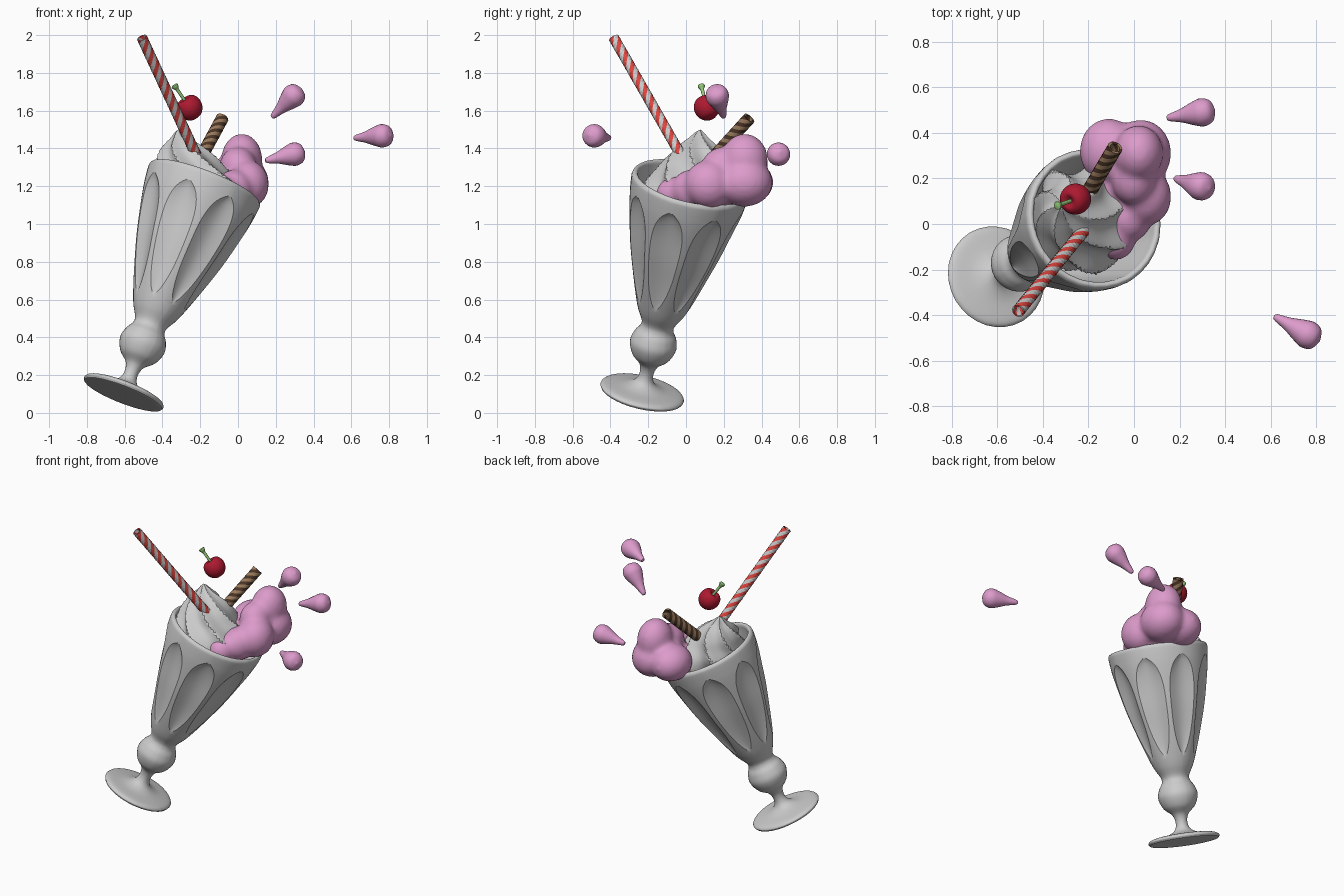
import bpy, bmesh, math
from math import sin, cos, pi, tau
from mathutils import Vector as V, Matrix

if "Cube" in bpy.data.objects:
    bpy.data.objects.remove(bpy.data.objects["Cube"])

def mat(name, c):
    m = bpy.data.materials.new(name)
    m.diffuse_color = (*c, 1)
    m.use_nodes = True
    m.node_tree.nodes["Principled BSDF"].inputs["Base Color"].default_value = m.diffuse_color
    return m

PINK = mat("pink", (0.72, 0.33, 0.60))
RED = mat("red", (0.42, 0.01, 0.03))
STRIPE = mat("straw_red", (0.75, 0.06, 0.05))
GREEN = mat("green", (0.3, 0.6, 0.2))
TAN = mat("tan", (0.33, 0.2, 0.11))
BROWN = mat("brown", (0.07, 0.035, 0.02))

def finish(ob, angle=32):
    bpy.ops.object.select_all(action='DESELECT')
    ob.select_set(True)
    bpy.context.view_layer.objects.active = ob
    bpy.ops.object.shade_smooth_by_angle(angle=math.radians(angle))
    return ob

def skin(name, rings, mats=(), pick=None, loop=False, angle=32):
    """Skin a list of equal-sized vertex rings; loop joins last ring to first."""
    n, m = len(rings[0]), len(rings)
    faces, idx = [], []
    for i in range(m if loop else m - 1):
        for j in range(n):
            k, a, b = (j + 1) % n, i * n, (i + 1) % m * n
            faces.append((a + j, a + k, b + k, b + j))
            idx.append(pick(i, j) if pick else 0)
    me = bpy.data.meshes.new(name)
    me.from_pydata([p for r in rings for p in r], [], faces)
    for x in mats:
        me.materials.append(x)
    me.polygons.foreach_set("material_index", idx)
    bm = bmesh.new()
    bm.from_mesh(me)
    bmesh.ops.remove_doubles(bm, verts=bm.verts, dist=1e-5)
    bmesh.ops.recalc_face_normals(bm, faces=bm.faces)
    bm.to_mesh(me)
    bm.free()
    ob = bpy.data.objects.new(name, me)
    bpy.context.collection.objects.link(ob)
    return finish(ob, angle)

def frame(d):
    """Two axes perpendicular to d, the first leaning the way d tilts."""
    d = d.normalized()
    h = V((d.x, d.y, 0))
    h = h if h.length > 1e-4 else V((1, 0, 0))
    e1 = (h - d * h.dot(d)).normalized()
    return d, e1, d.cross(e1)

def smooth_path(pts, steps):
    """Catmull-Rom through the points."""
    pts = [V(p) for p in pts]
    q = [pts[0]] + pts + [pts[-1]]
    out = []
    for a, b, c, d in zip(q, q[1:], q[2:], q[3:]):
        for s in range(steps):
            t = s / steps
            out.append(0.5 * (2 * b + (c - a) * t + (2 * a - 5 * b + 4 * c - d) * t * t
                              + (3 * b - a - 3 * c + d) * t ** 3))
    return out + [pts[-1]]

def lathe(name, origin, d, profile, mats=(), n=32, steps=4):
    d, e1, e2 = frame(V(d))
    rings = [[V(origin) + d * t + (e1 * cos(tau * j / n) + e2 * sin(tau * j / n)) * max(r, 0)
              for j in range(n)] for r, t in smooth_path(profile, steps)]
    return skin(name, rings, mats)

# Tilted fluted glass: outer profile up, over the rim and down inside
FOOT, AXIS = V((-0.61, -0.235, 0.095)), V((0.355, 0.21, 0.911))
outer = [(0, 0), (.1, 0), (.205, 0), (.222, .008), (.224, .02), (.2, .034), (.11, .048), (.055, .075),
         (.037, .12), (.05, .175), (.1, .225), (.125, .29), (.113, .345), (.09, .385), (.09, .42),
         (.122, .48), (.15, .55), (.2, .7), (.245, .85), (.28, 1.0), (.304, 1.12), (.314, 1.2),
         (.312, 1.224), (.3, 1.235)]
inner = [(.285, 1.226), (.275, 1.18), (.235, 1.0), (.2, .85), (.15, .7), (.09, .58), (0, .57)]
d, e1, e2 = frame(AXIS)
path = smooth_path(outer + inner, 6)
cut = (len(outer) - 1) * 6
T0, T1, WMAX, HALF, COLS = .54, 1.15, math.radians(19), pi / 8, 16
rings = []
for i, (r, t) in enumerate(path):
    u = (t - T0) / (T1 - T0) * 2 - 1
    shape = (1 - abs(u) ** 3) ** .6 if abs(u) < 1 and i < cut else 0
    w = max(WMAX * shape, math.radians(2))
    ring = []
    for k in range(8):
        for c in range(COLS):
            s = c / COLS * 2 - 1
            a, sg = abs(s), (1 if s >= 0 else -1)
            phi = w * a / .75 if a <= .75 else w + (HALF - w) * (a - .75) / .25
            dip = .03 * (r / .25) * shape * max(0, 1 - (a / .75) ** 2)
            th = k * tau / 8 + sg * phi
            ring.append(FOOT + d * t + (e1 * cos(th) + e2 * sin(th)) * max(r - dip, 0))
    rings.append(ring)
skin("fluted_glass", rings, angle=28)

# Whipped cream: twisted star-shaped cone
lo, hi = V((-0.2, 0.0, 1.08)), V((-0.315, 0.075, 1.5))
cream = smooth_path([(.2, 0), (.235, .2), (.235, .35), (.19, .52), (.155, .66), (.11, .78),
                     (.055, .89), (.02, .97), (0, 1)], 5)
N = 96
rings = [[lo] * N]
for r, t in cream:
    ring = []
    for j in range(N):
        a = tau * j / N
        lobe = 1 - .24 * abs(sin(3.5 * a + 5.5 * t)) ** .8 + .06
        ring.append(lo.lerp(hi, t) + V((cos(a), sin(a), 0)) * max(r, 0) * lobe)
    rings.append(ring)
skin("whipped_cream", rings)

# Pink ice cream spilling over the rim: merged lumps
bm = bmesh.new()
for x, y, z, rx, ry, rz in [
        (.02, .31, 1.34, .11, .125, .14), (.03, .31, 1.22, .135, .15, .13),
        (-.11, .32, 1.22, .13, .145, .12), (.05, .12, 1.21, .115, .13, .13),
        (-.02, .03, 1.18, .1, .11, .11), (-.08, -.06, 1.16, .09, .1, .09),
        (-.1, .15, 1.14, .13, .13, .13), (.0, .2, 1.3, .1, .12, .11)]:
    bmesh.ops.create_icosphere(bm, subdivisions=3, radius=1,
                               matrix=Matrix.Translation((x, y, z)) @ Matrix.Diagonal((rx, ry, rz, 1)))
me = bpy.data.meshes.new("ice_cream")
bm.to_mesh(me)
bm.free()
me.materials.append(PINK)
ob = bpy.data.objects.new("ice_cream", me)
bpy.context.collection.objects.link(ob)
finish(ob, 180)
m = ob.modifiers.new("merge", 'REMESH')
m.mode, m.voxel_size, m.use_smooth_shade = 'VOXEL', .014, True
m = ob.modifiers.new("soften", 'SMOOTH')
m.factor, m.iterations = .5, 14

# Flying drops: pointed tail, round head
for i, (tip, head) in enumerate([((.18, .2, 1.565), (.295, .165, 1.68)),
                                 ((.145, .465, 1.335), (.3, .49, 1.37)),
                                 ((.615, -.405, 1.455), (.765, -.487, 1.467))]):
    tip, head = V(tip), V(head)
    L = (head - tip).length
    lathe(f"drop_{i + 1}", tip, head - tip,
          [(0, 0), (.014, .006), (.03, L * .4), (.052, L * .75), (.062, L), (.046, L + .04), (0, L + .058)],
          [PINK], 24)

# Cherry with a dimple, and its stem
stem_dir = V((-.055, -.02, .08))
up = stem_dir.normalized()
c = V((-.255, .11, 1.615))
lathe("cherry", c, stem_dir, [(0, -.066), (.035, -.058), (.06, -.03), (.068, .005), (.058, .04),
                              (.035, .056), (.015, .048), (0, .038)], [RED], 32)
lathe("cherry_stem", c + up * .035, stem_dir,
      [(.008, 0), (.009, .05), (.01, .085), (.017, .1), (.018, .112), (0, .116)], [GREEN], 12)

def striped_tube(name, a, b, r, wall, spacing, mats, starts=3, per=8):
    """Hollow tube whose faces twist along the length to make stripes."""
    a, b = V(a), V(b)
    d, e1, e2 = frame(b - a)
    L, n = (b - a).length, starts * per
    rows = 48
    def ring(t, rad):
        return [a + d * t + (e1 * cos(q) + e2 * sin(q)) * rad
                for q in (tau * (j / n + t / (spacing * starts)) for j in range(n))]
    rings = [ring(L * i / rows, r) for i in range(rows + 1)]
    rings += [ring(L * (1 - i / rows), r - wall) for i in range(rows + 1)]
    return skin(name, rings, mats, lambda i, j: int(j % per >= per // 2), loop=True)

striped_tube("striped_straw", (-.14, .073, 1.19), (-.508, -.382, 1.985), .029, .007, .075, [None, STRIPE])
striped_tube("wafer_roll", (-.24, .07, 1.27), (-.083, .335, 1.56), .034, .012, .05, [TAN, BROWN])
